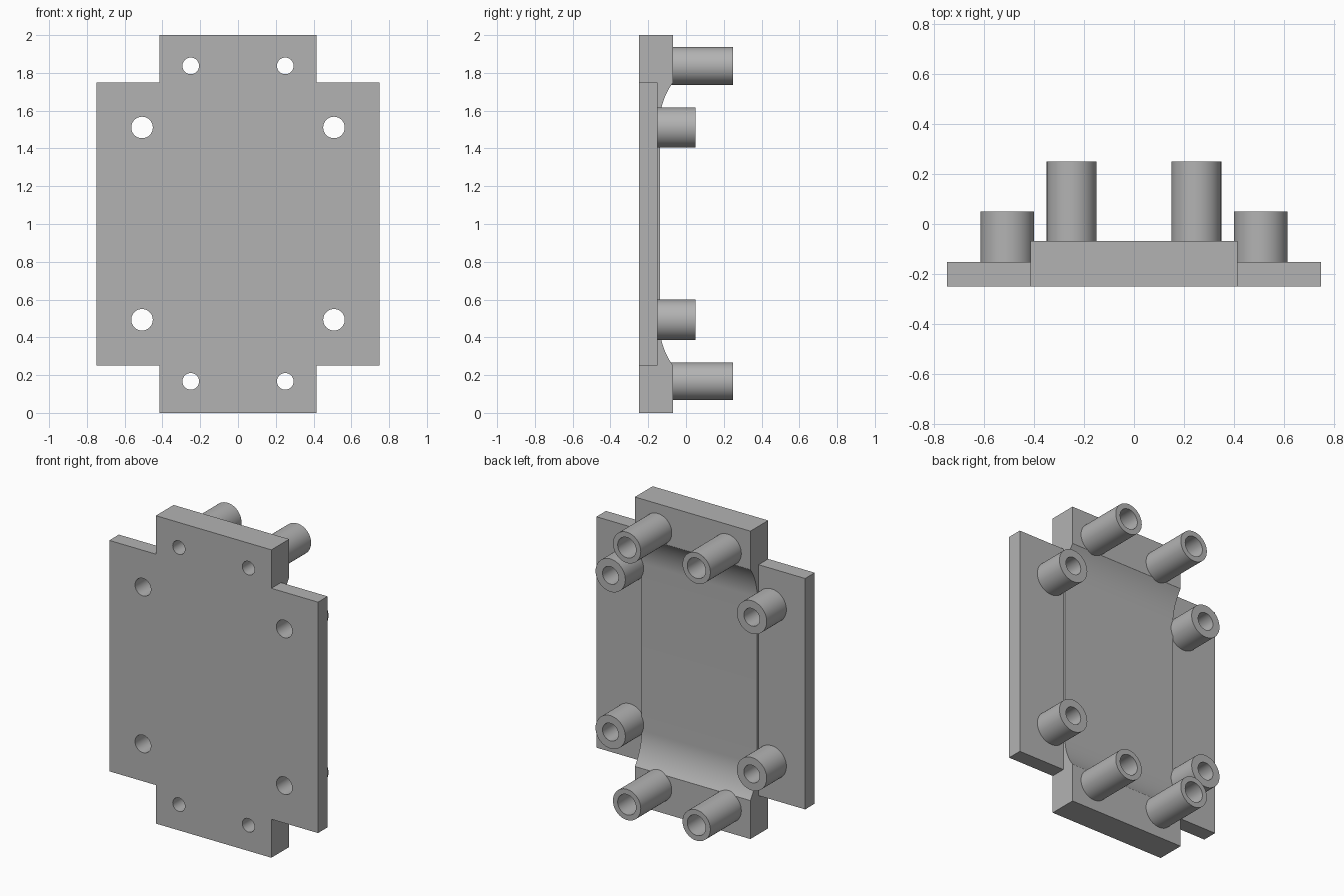
import bpy, bmesh, math
from mathutils import Vector

cube = bpy.data.objects.get("Cube")
if cube:
    bpy.data.objects.remove(cube, do_unlink=True)

FRONT, STRIP, BLOCK, WING = -0.25, -0.138, -0.068, -0.152   # depth levels along y

grey = bpy.data.materials.new("plain grey")
grey.use_nodes = True
grey.diffuse_color = (0.45, 0.45, 0.45, 1)
grey.node_tree.nodes["Principled BSDF"].inputs["Base Color"].default_value = grey.diffuse_color


def make_object(name, bm):
    bmesh.ops.recalc_face_normals(bm, faces=bm.faces)
    mesh = bpy.data.meshes.new(name)
    bm.to_mesh(mesh)
    bm.free()
    mesh.materials.append(grey)
    obj = bpy.data.objects.new(name, mesh)
    bpy.context.collection.objects.link(obj)
    return obj


def prism(name, points, offset):
    """Extrude a closed outline of 3D points along an offset."""
    bm = bmesh.new()
    face = bm.faces.new([bm.verts.new(p) for p in points])
    new = bmesh.ops.extrude_face_region(bm, geom=[face])["geom"]
    verts = [v for v in new if isinstance(v, bmesh.types.BMVert)]
    bmesh.ops.translate(bm, verts=verts, vec=Vector(offset))
    return make_object(name, bm)


def lathe(name, profile, x, z, steps=48):
    """Turn a (radius, y) profile around an axis parallel to y."""
    bm = bmesh.new()
    rings = []
    for r, y in profile:
        angles = [2 * math.pi * i / steps for i in range(steps)]
        rings.append([bm.verts.new((x + r * math.cos(a), y, z + r * math.sin(a))) for a in angles])
    for a, b in zip(rings, rings[1:]):
        for i in range(steps):
            j = (i + 1) % steps
            bm.faces.new((a[i], a[j], b[j], b[i]))
    return bm


def smooth(obj):
    bpy.ops.object.select_all(action="DESELECT")
    obj.select_set(True)
    bpy.context.view_layer.objects.active = obj
    bpy.ops.object.shade_smooth_by_angle(angle=math.radians(30))


def apply_boolean(target, tool, operation):
    bpy.context.view_layer.objects.active = target
    mod = target.modifiers.new(operation.lower(), "BOOLEAN")
    mod.operation, mod.solver, mod.object = operation, "EXACT", tool
    bpy.ops.object.modifier_apply(modifier=mod.name)
    bpy.data.objects.remove(tool, do_unlink=True)


# Central strip: raised end blocks that sweep down to a thin middle
sweep, drop = 0.21, STRIP - BLOCK
radius = (sweep ** 2 + drop ** 2) / (2 * -drop)
lower = [(BLOCK, 0)]
for i in range(13):
    d = sweep * (1 - i / 12)
    lower.append((STRIP + radius - math.sqrt(radius ** 2 - d ** 2), 0.25 + sweep - d))
side = [(FRONT, 0)] + lower + [(y, 2 - z) for y, z in reversed(lower)] + [(FRONT, 2)]
plate = prism("mounting_plate", [(-0.415, y, z) for y, z in side], (0.83, 0, 0))

# Thin side wings, one slab through the strip
corners = [(-0.75, FRONT, 0.25), (0.75, FRONT, 0.25), (0.75, FRONT, 1.75), (-0.75, FRONT, 1.75)]
wings = prism("wing_slab", corners, (0, WING - FRONT, 0))
apply_boolean(plate, wings, "UNION")

# Standoffs: x, z offset from middle, outer radius, bore, plate hole, seat, tip
kinds = {
    "end_standoff": (0.25, 0.835, 0.1, 0.066, 0.044, BLOCK, 0.25),
    "wing_standoff": (0.508, 0.509, 0.107, 0.057, 0.057, WING, 0.05),
}
for name, (x, dz, outer, bore, hole, seat, tip) in kinds.items():
    for sx, side_name in ((1, "left"), (-1, "right")):
        for sz, level in ((1, "upper"), (-1, "lower")):
            px, pz = sx * x, 1.002 + sz * dz
            # Through hole in the plate
            bm = lathe("cutter", [(hole, FRONT - 0.1), (hole, 0.1)], px, pz)
            bmesh.ops.holes_fill(bm, edges=bm.edges)
            apply_boolean(plate, make_object("hole_cutter", bm), "DIFFERENCE")
            # Hollow post seated on the plate
            profile = [(outer, seat - 0.015), (outer, tip), (bore, tip), (bore, seat)]
            post = make_object(f"{level}_{side_name}_{name}", lathe(name, profile, px, pz))
            # Open sheet: make the rim face backwards
            rim = max(post.data.polygons, key=lambda p: p.center.y)
            if rim.normal.y < 0:
                post.data.flip_normals()
            smooth(post)
smooth(plate)
